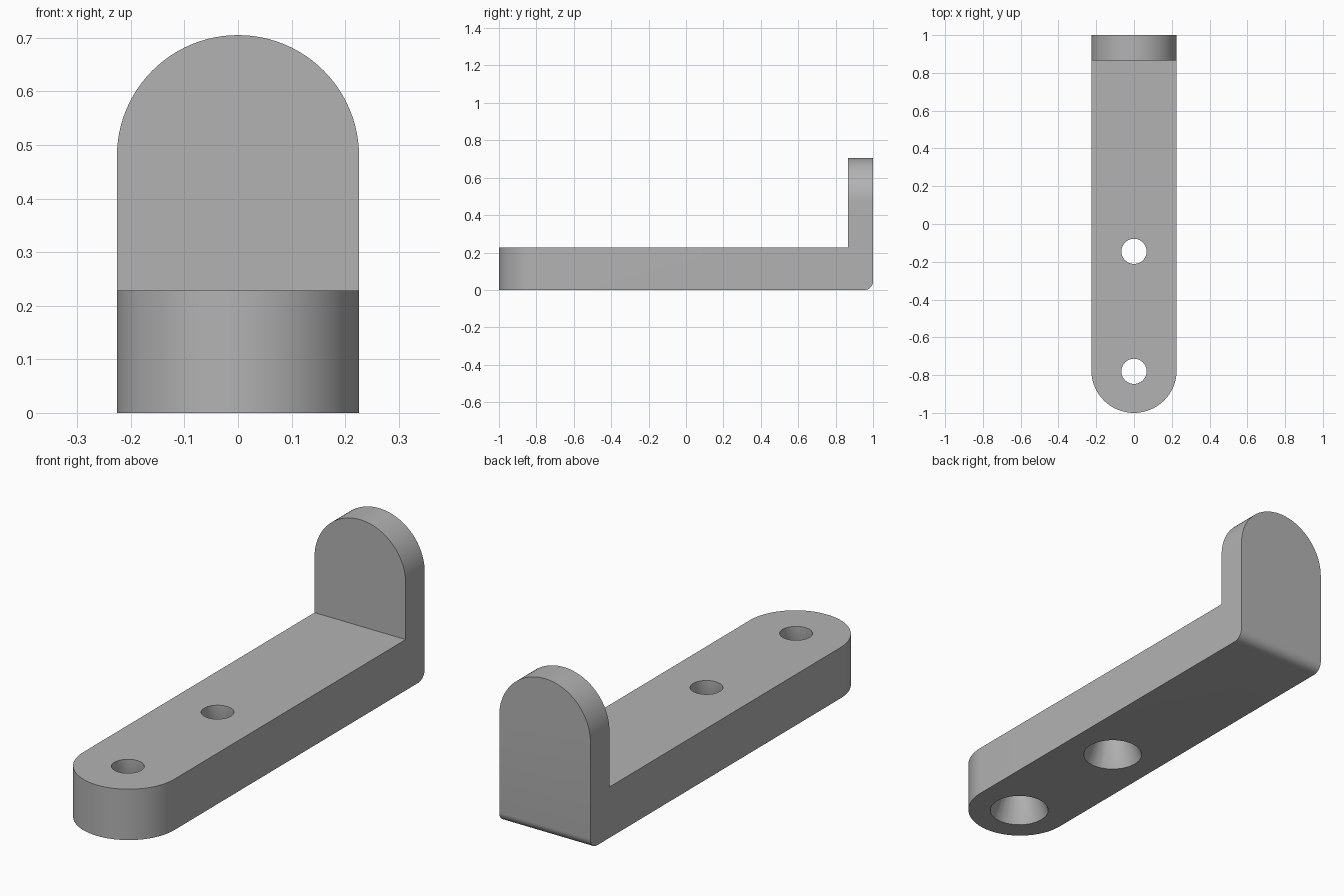
import bpy
import bmesh
from math import sin, cos, pi, radians
from mathutils import Vector

if "Cube" in bpy.data.objects:
    bpy.data.objects.remove(bpy.data.objects["Cube"])

HALF = 0.226          # half width, also the radius of both rounded ends
BASE_TOP = 0.228
TOP = 0.705
WALL_FRONT = 0.865
FILLET = 0.045

grey = bpy.data.materials.new("plain grey")
grey.use_nodes = True
colour = (0.45, 0.45, 0.45, 1)
grey.diffuse_color = colour
grey.node_tree.nodes["Principled BSDF"].inputs["Base Color"].default_value = colour


def arc(cx, cy, r, start, end, steps):
    angles = [radians(start + (end - start) * i / steps) for i in range(steps + 1)]
    return [(cx + r * cos(a), cy + r * sin(a)) for a in angles]


def to_object(name, bm):
    bmesh.ops.recalc_face_normals(bm, faces=bm.faces)
    mesh = bpy.data.meshes.new(name)
    bm.to_mesh(mesh)
    bm.free()
    mesh.materials.append(grey)
    obj = bpy.data.objects.new(name, mesh)
    bpy.context.collection.objects.link(obj)
    return obj


def prism(name, outline, place, direction):
    """Extrude a flat outline, placed in space by a function."""
    bm = bmesh.new()
    face = bm.faces.new([bm.verts.new(place(u, v)) for u, v in outline])
    new = bmesh.ops.extrude_face_region(bm, geom=[face])["geom"]
    verts = [g for g in new if isinstance(g, bmesh.types.BMVert)]
    bmesh.ops.translate(bm, verts=verts, vec=Vector(direction))
    return to_object(name, bm)


def lathe(name, profile, y, sides=24):
    """Closed turned solid around a vertical axis."""
    bm = bmesh.new()
    rings = [[bm.verts.new((r * cos(2 * pi * i / sides), y + r * sin(2 * pi * i / sides), z))
              for i in range(sides)] for r, z in profile]
    for low, high in zip(rings, rings[1:]):
        for i in range(sides):
            j = (i + 1) % sides
            bm.faces.new((low[i], low[j], high[j], high[i]))
    bm.faces.new(rings[0])
    bm.faces.new(rings[-1])
    return to_object(name, bm)


def combine(obj, tool, operation):
    mod = obj.modifiers.new(operation, "BOOLEAN")
    mod.operation = operation
    mod.solver = "EXACT"
    mod.object = tool
    bpy.context.view_layer.objects.active = obj
    bpy.ops.object.modifier_apply(modifier=mod.name)
    bpy.data.objects.remove(tool)


# L-shaped side profile with a rounded lower back edge
side = [(-1.1, 0), *arc(1 - FILLET, FILLET, FILLET, -90, 0, 8),
        (1, TOP + 0.1), (WALL_FRONT, TOP + 0.1), (WALL_FRONT, BASE_TOP), (-1.1, BASE_TOP)]
bracket = prism("bracket", side, lambda u, v: (-0.3, u, v), (0.6, 0, 0))

# Rounded front end of the arm, seen from above
plan = [(HALF, 1.1), (-HALF, 1.1), *arc(0, HALF - 1, HALF, 180, 360, 48)]
combine(bracket, prism("plan_cutter", plan, lambda u, v: (u, v, -0.1), (0, 0, 1)), "INTERSECT")

# Arched top of the upright, seen from the front
arch = [(-HALF, -0.2), (HALF, -0.2), *arc(0, TOP - HALF, HALF, 0, 180, 48)]
combine(bracket, prism("arch_cutter", arch, lambda u, v: (u, -1.2, v), (0, 2.4, 0)), "INTERSECT")

# Two screw holes, countersunk from below
hole = [(0.127, -0.05), (0.127, 0), (0.067, 0.14), (0.067, 0.3)]
for y in (-0.78, -0.145):
    combine(bracket, lathe("hole_cutter", hole, y), "DIFFERENCE")

bpy.ops.object.select_all(action="DESELECT")
bracket.select_set(True)
bpy.context.view_layer.objects.active = bracket
bpy.ops.object.shade_smooth_by_angle(angle=radians(30))
